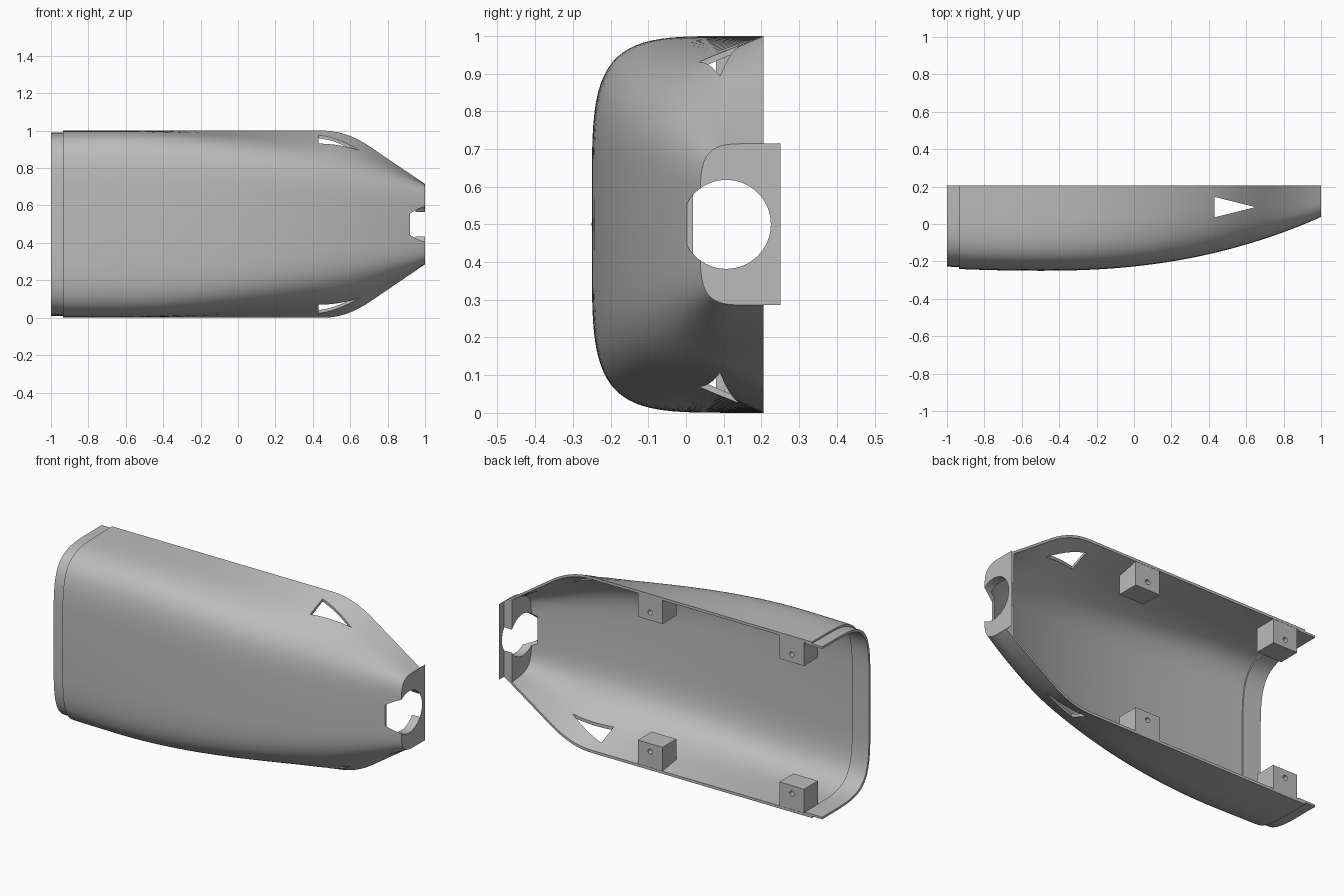
import bpy, bmesh, math
from mathutils import Matrix, Vector

cube = bpy.data.objects.get("Cube")
if cube:
    bpy.data.objects.remove(cube, do_unlink=True)

BACK = 0.205      # open rear plane of the shell
MID = 0.5         # height of the symmetry plane
STEP = -0.935     # where the stepped lip begins
WALL = 0.95       # inner face of the nose wall

grey = bpy.data.materials.new("plain_grey")
grey.use_nodes = True
grey.diffuse_color = (0.5, 0.5, 0.5, 1)
grey.node_tree.nodes["Principled BSDF"].inputs["Base Color"].default_value = (0.5, 0.5, 0.5, 1)


def front_y(x):
    d = x + 0.5
    return -0.25 + (0.05 * d * d if d < 0 else 0.113 * d ** 2.3)


def rim_half(x):
    """Half height along the open rear edge."""
    if x < 0.455:
        return 0.5
    if x < 0.71:
        return 0.5 - 1.36 * (x - 0.455) ** 2
    return 0.4116 - 0.68 * (x - 0.71)


def front_half(x):
    """Half height along the front, tapering earlier than the rim."""
    return 0.5 - 0.286 * max((x + 0.6) / 1.6, 0) ** 1.6


def section(x, inset, extend=0.0, segments=44, power=5):
    """D-shaped cross-section with sloping sides, open towards +y."""
    depth = BACK - front_y(x) - inset
    rim, front = rim_half(x) - inset, front_half(x) - inset
    pts = []
    for i in range(segments + 1):
        a = math.pi * (i / segments - 0.5)
        u = max(math.cos(a), 0.0) ** (2 / power)
        v = math.copysign(abs(math.sin(a)) ** (2 / power), a)
        half = rim + (front - rim) * u
        pts.append(Vector((x, BACK - depth * u, MID + half * v)))
    if extend:
        pts.insert(0, pts[0] + Vector((0, extend, 0)))
        pts.append(pts[-1] + Vector((0, extend, 0)))
    return pts


def finish(name, bm):
    bmesh.ops.recalc_face_normals(bm, faces=bm.faces[:])
    mesh = bpy.data.meshes.new(name)
    bm.to_mesh(mesh)
    bm.free()
    mesh.materials.append(grey)
    obj = bpy.data.objects.new(name, mesh)
    bpy.context.collection.objects.link(obj)
    return obj


def loft(name, rings):
    bm = bmesh.new()
    rows = [[bm.verts.new(p) for p in ring] for ring in rings]
    count = len(rows[0])
    for r, s in zip(rows, rows[1:]):
        for i in range(count):
            j = (i + 1) % count
            bm.faces.new((r[i], r[j], s[j], s[i]))
    bm.faces.new(rows[0])
    bm.faces.new(rows[-1])
    return finish(name, bm)


def box(name, lo, hi):
    lo, hi = Vector(lo), Vector(hi)
    bm = bmesh.new()
    bmesh.ops.create_cube(bm, size=1, matrix=Matrix.Translation((lo + hi) / 2)
                          @ Matrix.Diagonal((*(hi - lo), 1)))
    return finish(name, bm)


def cylinder(name, centre, radius, length, axis, sides):
    bm = bmesh.new()
    turn = Matrix.Rotation(math.pi / 2, 4, axis)
    bmesh.ops.create_cone(bm, cap_ends=True, segments=sides, radius1=radius, radius2=radius,
                          depth=length, matrix=Matrix.Translation(centre) @ turn)
    return finish(name, bm)


def carve(obj, *cutters, operation='DIFFERENCE'):
    """Apply each cutter to the object, then remove it."""
    bpy.context.view_layer.objects.active = obj
    for cutter in cutters:
        cutter.hide_render = True
        mod = obj.modifiers.new("carve", 'BOOLEAN')
        mod.operation, mod.solver, mod.object = operation, 'EXACT', cutter
        bpy.ops.object.modifier_apply(modifier=mod.name)
        bpy.data.objects.remove(cutter, do_unlink=True)


def shade(obj):
    bpy.ops.object.select_all(action='DESELECT')
    obj.select_set(True)
    bpy.context.view_layer.objects.active = obj
    bpy.ops.object.shade_smooth_by_angle(angle=math.radians(28))


def spread(start, end, n):
    return [start + (end - start) * i / n for i in range(n + 1)]


# Outer body with a stepped lip at one end
outer = [section(x, 0.01) for x in (-1, STEP)]
outer += [section(x, 0) for x in spread(STEP, 0.4, 24) + spread(0.43, 0.76, 16) + spread(0.8, 1, 6)]
shell = loft("shell", outer)

# Hollow interior, slightly narrower behind the lip
inner = [section(x, 0.022, 0.2) for x in (-1.05, -0.89)]
inner += [section(x, 0.015, 0.2) for x in spread(-0.89, 0.4, 24) + spread(0.43, 0.76, 16) + spread(0.8, WALL, 4)]
hollow = loft("hollow_cutter", inner)

# Triangular windows through the upper and lower sides
triangle = [(0.43, 0.145), (0.43, 0.035), (0.65, 0.09)]
window = loft("window_cutter", [[Vector((x, y, z)) for x, y in triangle] for z in (-0.2, 1.2)])


def nose_hole():
    return cylinder("nose_cutter", (1.07, 0.107, MID), 0.118, 0.3, 'Y', 64)


carve(shell, hollow, window, nose_hole())
shade(shell)

# Thin nose plate reaching past the rear plane
half = rim_half(1)
plate = box("nose_plate", (0.999, BACK - 0.001, MID - half), (1, 0.25, MID + half))
carve(plate, nose_hole())
shade(plate)

# Four drilled mounting blocks, trimmed to sit within the shell wall
for place, x in (("nose", 0.005), ("lip", -0.885)):
    for level, side in (("lower", -1), ("upper", 1)):
        ends = sorted((MID + side * 0.35, MID + side * 0.5))
        block = box(f"{level}_{place}_mounting_block", (x, 0.08, ends[0]), (x + 0.155, BACK - 0.001, ends[1]))
        core = loft("core_trimmer", [section(s, 0.007, 0.2) for s in spread(-0.93, 0.4, 16)])
        carve(block, core, operation='INTERSECT')
        carve(block, cylinder("screw_cutter", (x + 0.077, BACK, MID + side * 0.395), 0.014, 0.14, 'X', 24))
        shade(block)
